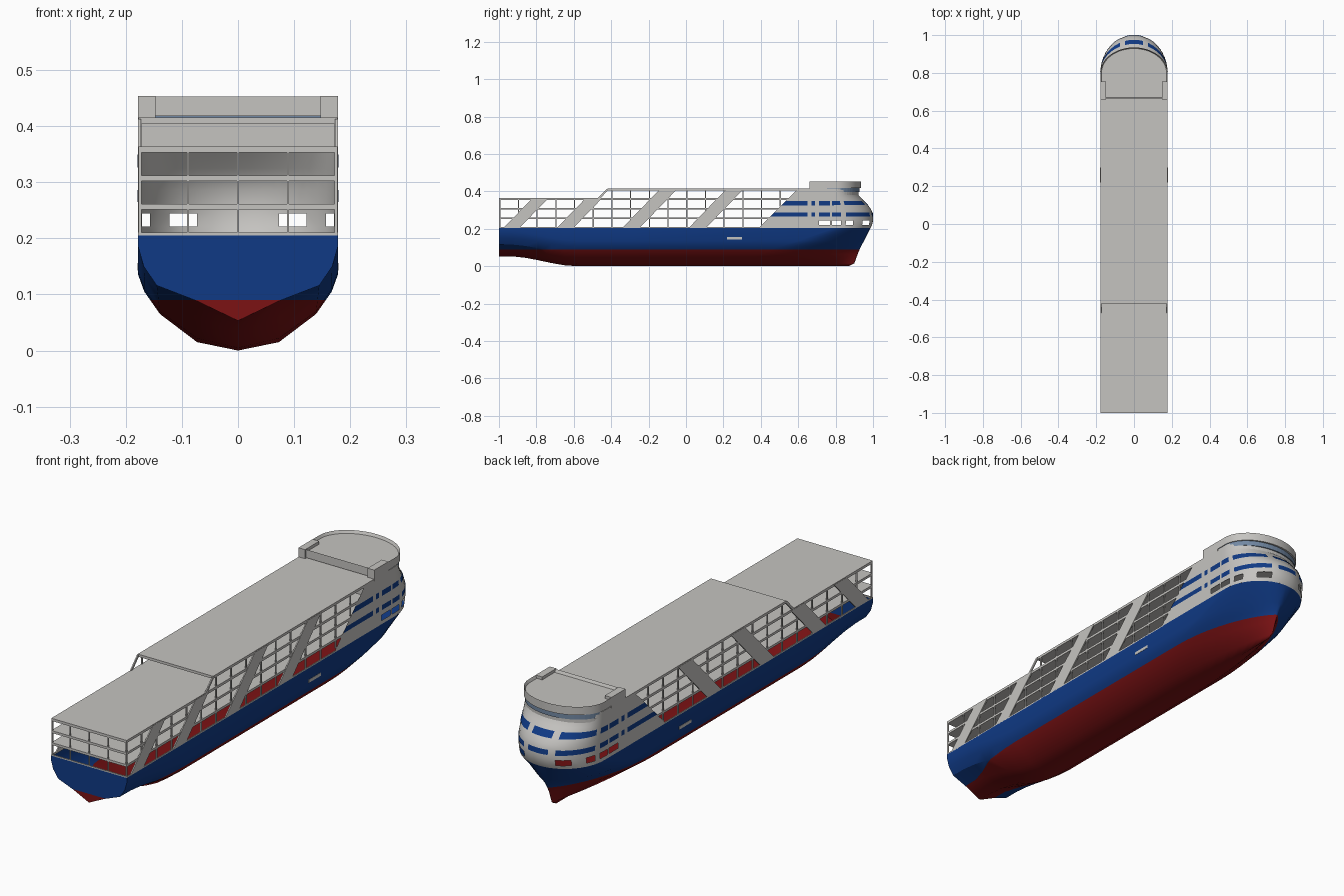
import bpy, bmesh, math

if "Cube" in bpy.data.objects:
    bpy.data.objects.remove(bpy.data.objects["Cube"])

W = 0.178          # half beam
ARC = 0.80         # y where the rounded bow begins


def material(name, r, g, b):
    m = bpy.data.materials.new(name)
    m.diffuse_color = (r, g, b, 1)
    m.use_nodes = True
    m.node_tree.nodes["Principled BSDF"].inputs["Base Color"].default_value = m.diffuse_color
    return m


GREY = material("light_grey", 0.56, 0.55, 0.53)
BLUE = material("deep_blue", 0.005, 0.042, 0.235)
RED = material("dark_red", 0.20, 0.006, 0.007)
GLASS = material("bridge_glass", 0.17, 0.25, 0.37)


def finish(name, bm, mats, mirror=False, smooth=False):
    bmesh.ops.recalc_face_normals(bm, faces=bm.faces)
    me = bpy.data.meshes.new(name)
    bm.to_mesh(me)
    bm.free()
    ob = bpy.data.objects.new(name, me)
    bpy.context.collection.objects.link(ob)
    for m in mats:
        me.materials.append(m)
    if mirror:
        mod = ob.modifiers.new("mirror", 'MIRROR')
        mod.merge_threshold = 0.0005
    if smooth:
        bpy.ops.object.select_all(action='DESELECT')
        ob.select_set(True)
        bpy.context.view_layer.objects.active = ob
        bpy.ops.object.shade_smooth_by_angle(angle=math.radians(30))
    return ob


def add_prism(bm, pts, axis, lo, hi):
    """Extrude a polygon along x (points are y,z) or z (points are x,y)."""
    mk = (lambda p, h: (h, p[0], p[1])) if axis == 'x' else (lambda p, h: (p[0], p[1], h))
    a = [bm.verts.new(mk(p, lo)) for p in pts]
    b = [bm.verts.new(mk(p, hi)) for p in pts]
    n = len(pts)
    bm.faces.new(a)
    top = bm.faces.new(b)
    for i in range(n):
        bm.faces.new((a[i], a[(i + 1) % n], b[(i + 1) % n], b[i]))
    return top


def rect(a0, a1, b0, b1):
    return [(a0, b0), (a1, b0), (a1, b1), (a0, b1)]


def outline(y0, a, w=W, n=24):
    """Plan shape: square at the stern end, elliptical at the bow."""
    arc = [(w * math.cos(math.pi * i / n), ARC + a * math.sin(math.pi * i / n)) for i in range(n + 1)]
    return [(w, y0)] + arc + [(-w, y0)]


def slab(name, pts, z0, z1, mat=GREY):
    bm = bmesh.new()
    add_prism(bm, pts, 'z', z0, z1)
    return finish(name, bm, [mat])


# ---- Hull: open-topped lofted half shell, mirrored
MID = [(0, 0), (.073, .015), (.139, .065), (.167, .105), (W, .135), (W, .205)]
STERN = [(0, .053), (.075, .089), (.145, .116), (.168, .150), (W, .185), (W, .205)]
START = [.2, .3, .4, .5, .6, .8]
END = [.87, .90, .918, .935, .952, .987]
POWER = [1, 1, .9, .75, .62, .5]
bm = bmesh.new()
stations = []
for y in [-1, -.93, -.86, -.79, -.72, -.65, -.58, -.3]:
    f = min(max((y + .95) / .37, 0), 1)
    f = f * f * (3 - 2 * f)
    stations.append([(s[0] + (m[0] - s[0]) * f, y, s[1] + (m[1] - s[1]) * f) for s, m in zip(STERN, MID)])
for k in range(13):
    t = math.sin(k / 12 * math.pi / 2)
    stations.append([(m[0] * max(1 - t * t, 0) ** e, s + (n - s) * t, m[1])
                     for m, s, n, e in zip(MID, START, END, POWER)])
grid = [[bm.verts.new(p) for p in st] for st in stations]
for a, b in zip(grid, grid[1:]):
    for i in range(5):
        bm.faces.new((a[i], a[i + 1], b[i + 1], b[i]))
bm.faces.new(grid[0] + [bm.verts.new((0, -1, .205))])
bmesh.ops.remove_doubles(bm, verts=bm.verts, dist=1e-5)
bmesh.ops.bisect_plane(bm, geom=bm.verts[:] + bm.edges[:] + bm.faces[:],
                       plane_co=(0, 0, .09), plane_no=(0, 0, 1))
for f in bm.faces:
    f.material_index = 1 if f.calc_center_median().z < .09 else 0
finish("hull", bm, [BLUE, RED], mirror=True, smooth=True)

# ---- Bow house: shell with raked rear edge, open ports and blue window bands
LEVELS = [(.205, .187), (.221, .195), (.244, .200), (.265, .200), (.286, .197), (.305, .189),
          (.325, .174), (.348, .152), (.365, .137), (.385, .118), (.408, .110)]
# columns: (kind, value, port after it, blue after it)
COLS = [('start', 0, 0, 1), ('y', .65, 0, 0), ('y', .67, 0, 1), ('y', .69, 0, 0), ('y', .71, 1, 1),
        ('y', .77, 0, 0), ('y', .78, 1, 1), ('a', 0, 1, 1), ('a', 8.6, 0, 0), ('a', 16, 1, 1),
        ('a', 22, 1, 1), ('a', 28, 0, 1), ('a', 37, 0, 1), ('a', 46.7, 1, 1), ('a', 56, 1, 1),
        ('a', 65.8, 0, 0), ('a', 75, 0, 1), ('a', 82, 0, 1), ('a', 90, 0, 0)]


def house_point(col, z, a, off):
    kind, v = col[:2]
    if kind == 'a':
        r = math.radians(v)
        return ((W + off) * math.cos(r), ARC + (a + off) * math.sin(r), z + (off if z > .3 else 0))
    return (W + off, .39 + z - .205 if kind == 'start' else v, z)


def house(name, off, keep, mat):
    bm = bmesh.new()
    g = [[bm.verts.new(house_point(c, z, a, off)) for z, a in LEVELS] for c in COLS]
    for i in range(len(COLS) - 1):
        for j in range(len(LEVELS) - 1):
            if keep(COLS[i], j):
                bm.faces.new((g[i][j], g[i + 1][j], g[i + 1][j + 1], g[i][j + 1]))
    bmesh.ops.delete(bm, geom=[v for v in bm.verts if not v.link_faces], context='VERTS')
    finish(name, bm, [mat], mirror=True, smooth=True)


house("bow_house", 0, lambda c, j: not (j == 1 and c[2]), GREY)
house("window_bands", .0012, lambda c, j: j in (3, 6) and c[3], BLUE)

# ---- Decks and roofs
slab("lower_deck", outline(-1, .19, W - .001), .251, .261)
slab("middle_deck", outline(-1, .18, W - .001), .302, .312)
slab("upper_deck", outline(-1, .125, W - .001), .353, .364)
slab("roof_deck", outline(-.42, .10, W - .001), .404, .415)
slab("roof_rear_wall", rect(-W + .002, W - .002, .605, .61), .364, .404)

# ---- Side framing: posts, sill and raked braces
bm = bmesh.new()
for i in range(16):
    y = -.996 + i * .1
    top = .404 if y > -.42 else .355
    top_y = y - .39 + .205
    if top_y < .2:
        add_prism(bm, rect(y - .003, y + .003, .205, top), 'x', W - .006, W - .001)
    else:   # posts stop at the raked edge of the bow house
        add_prism(bm, rect(y - .003, y + .003, max(.205, y - .185), top), 'x', W - .006, W - .001)
add_prism(bm, rect(-1, .4, .203, .210), 'x', W - .004, W)
finish("side_posts", bm, [GREY], mirror=True)

bm = bmesh.new()
for y, w, z0, z1 in [(-.975, .085, .205, .36), (-.69, .088, .205, .36), (-.34, .092, .205, .41),
                     (.015, .092, .205, .41), (-.475, .014, .36, .413)]:
    d = (z1 - z0) * .97
    add_prism(bm, [(y, z0), (y + w, z0), (y + w + d, z1), (y + d, z1)], 'x', W - .005, W)
finish("raked_braces", bm, [GREY], mirror=True)

bm = bmesh.new()
for x in (-.175, -.089, 0, .089, .175):
    add_prism(bm, rect(x - .002, x + .002, -1, -.995), 'z', .205, .355)
add_prism(bm, rect(-W, W, -1, -.995), 'z', .203, .210)
finish("stern_posts", bm, [GREY])

# ---- Bridge: base, glass, rimmed roof and wing boxes
slab("bridge_base", outline(.70, .122, W - .001), .380, .396)
slab("bridge_glass", outline(.70, .127, W - .003), .396, .420, GLASS)
bm = bmesh.new()
roof = add_prism(bm, outline(.665, .135), 'z', .418, .453)
bm.normal_update()
bmesh.ops.inset_region(bm, faces=[roof], thickness=.006, use_even_offset=True)
bmesh.ops.translate(bm, verts=roof.verts[:], vec=(0, 0, -.012))
finish("bridge_roof", bm, [GREY], smooth=True)
bm = bmesh.new()
add_prism(bm, [(.66, .392), (.67, .384), (.755, .384), (.755, .4535), (.66, .4535)], 'x', .147, W)
finish("bridge_wings", bm, [GREY], mirror=True)

# ---- Boarding step on each hull side
bm = bmesh.new()
add_prism(bm, rect(.22, .30, .143, .156), 'x', W - .006, W + .001)
finish("boarding_step", bm, [GREY], mirror=True)
